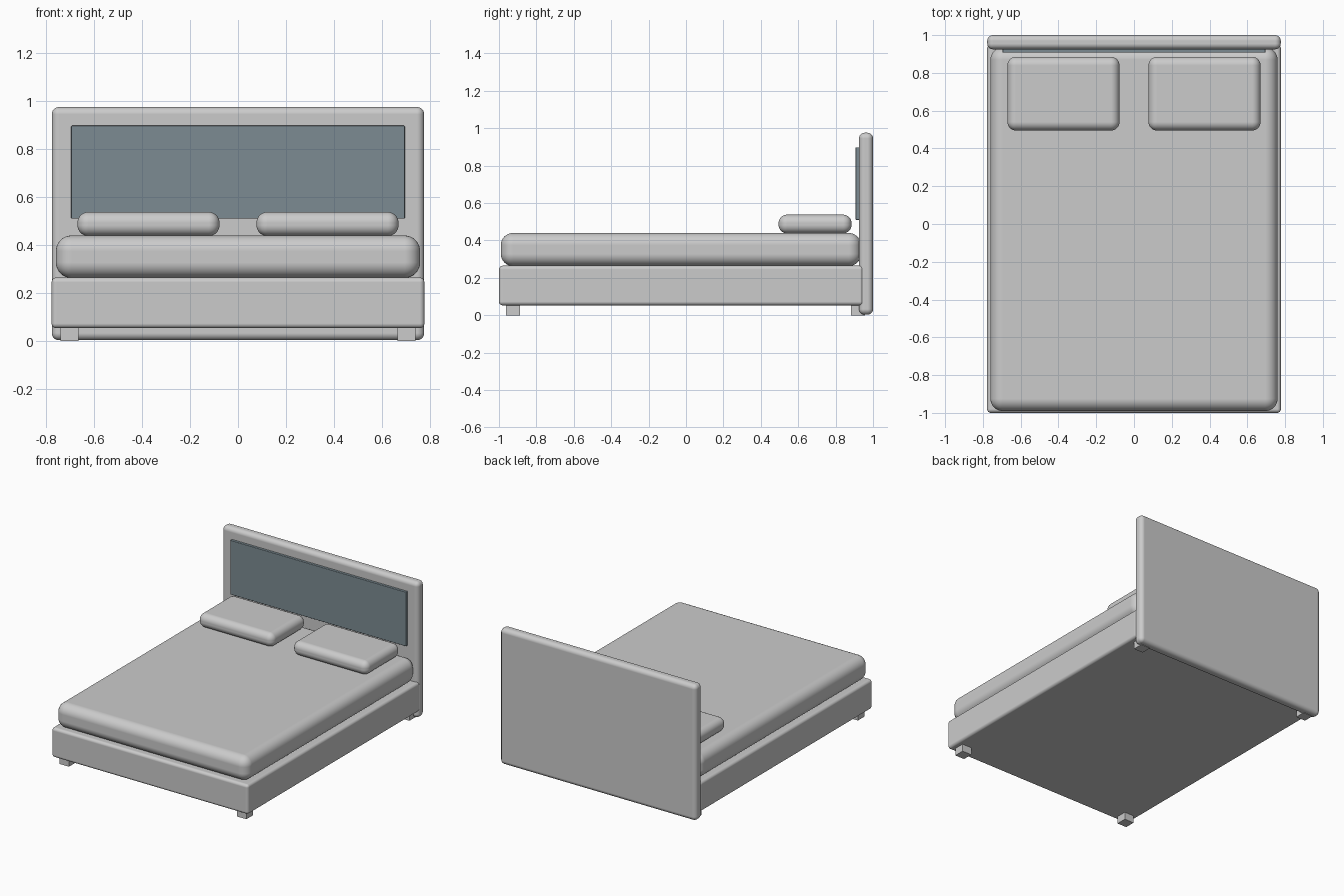
import bpy
import bmesh
from mathutils import Vector

if "Cube" in bpy.data.objects:
    bpy.data.objects.remove(bpy.data.objects["Cube"])


def box(name, lo, hi, radius=0.0, segments=6):
    """Box between two corners, with optional rounded edges."""
    lo, hi = Vector(lo), Vector(hi)
    bm = bmesh.new()
    bmesh.ops.create_cube(bm, size=1)
    bmesh.ops.scale(bm, vec=hi - lo, verts=bm.verts)
    bmesh.ops.translate(bm, vec=(lo + hi) / 2, verts=bm.verts)
    mesh = bpy.data.meshes.new(name)
    bm.to_mesh(mesh)
    bm.free()
    ob = bpy.data.objects.new(name, mesh)
    bpy.context.collection.objects.link(ob)
    if radius:
        bev = ob.modifiers.new("rounding", 'BEVEL')
        bev.width = radius
        bev.segments = segments
        bev.harden_normals = True
        mesh.shade_smooth()
    return ob


# Main bed parts
box("bed_base", (-0.778, -1.0, 0.053), (0.778, 0.95, 0.265), 0.02, 4)
box("mattress", (-0.76, -0.99, 0.263), (0.76, 0.935, 0.44), 0.065, 8)
box("headboard", (-0.777, 0.925, 0.003), (0.777, 1.0, 0.976), 0.03)

# Dark inset panel on the headboard
panel = box("headboard_panel", (-0.696, 0.907, 0.51), (0.696, 0.94, 0.898), 0.003, 2)
mat = bpy.data.materials.new("dark_panel")
mat.diffuse_color = (0.2, 0.26, 0.29, 1)
mat.use_nodes = True
mat.node_tree.nodes["Principled BSDF"].inputs["Base Color"].default_value = mat.diffuse_color
panel.data.materials.append(mat)

# Pillows and feet, left and right
for side, s in (("left", -1), ("right", 1)):
    xs = sorted((s * 0.077, s * 0.67))
    box(f"{side}_pillow", (xs[0], 0.495, 0.438), (xs[1], 0.885, 0.538), 0.045, 8)
    xs = sorted((s * 0.665, s * 0.74))
    for end, y in (("front", -0.962), ("back", 0.882)):
        box(f"{end}_{side}_foot", (xs[0], y, 0.0), (xs[1], y + 0.075, 0.06))
